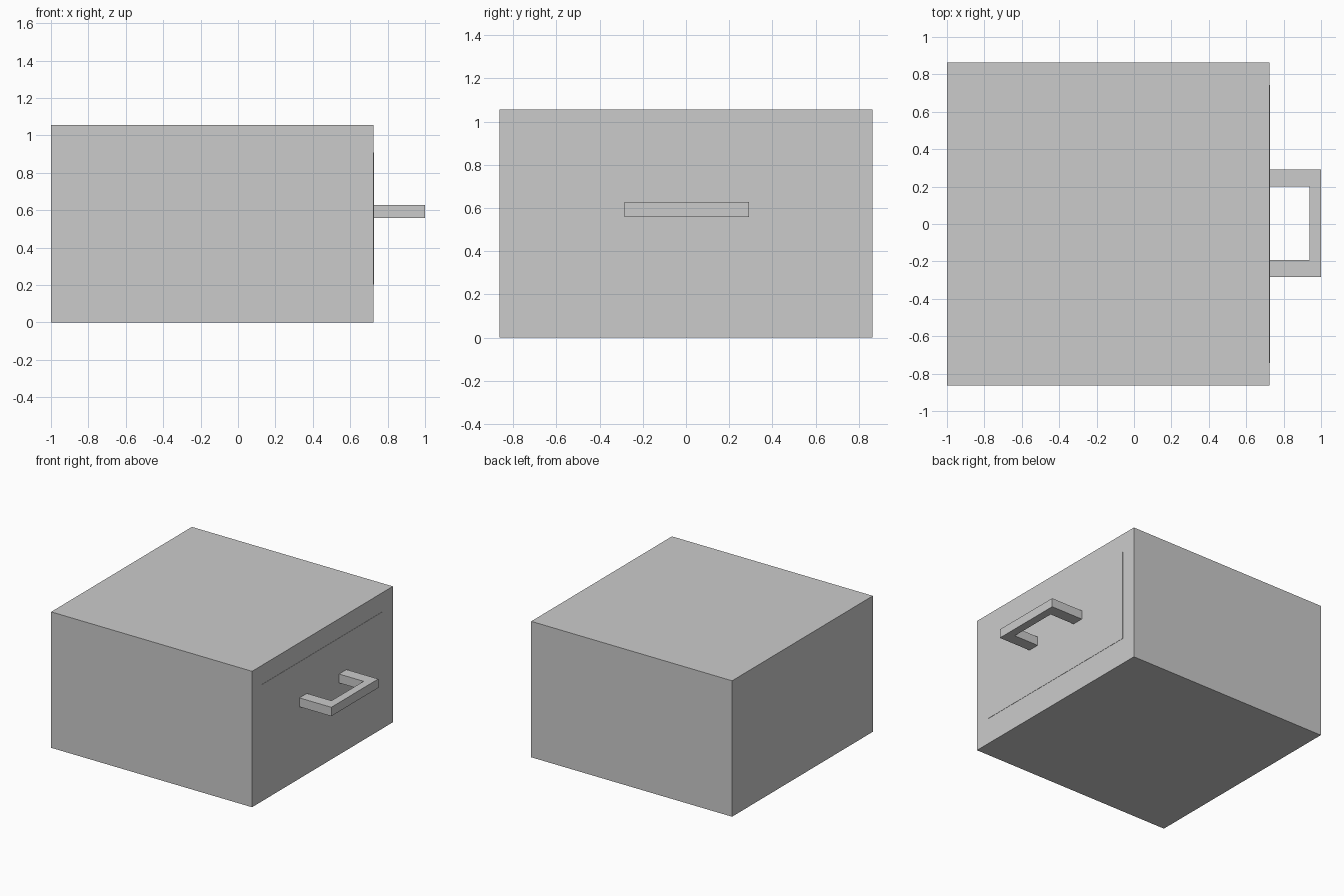
import bpy, bmesh

if "Cube" in bpy.data.objects:
    bpy.data.objects.remove(bpy.data.objects["Cube"])


def prism(name, outline, z0, z1):
    """Extrude a flat x-y outline from z0 up to z1."""
    bm = bmesh.new()
    face = bm.faces.new([bm.verts.new((x, y, z0)) for x, y in outline])
    top = bmesh.ops.extrude_face_region(bm, geom=[face])["geom"]
    verts = [v for v in top if isinstance(v, bmesh.types.BMVert)]
    bmesh.ops.translate(bm, verts=verts, vec=(0, 0, z1 - z0))
    bmesh.ops.recalc_face_normals(bm, faces=bm.faces)
    mesh = bpy.data.meshes.new(name)
    bm.to_mesh(mesh)
    bm.free()
    obj = bpy.data.objects.new(name, mesh)
    bpy.context.collection.objects.link(obj)
    return obj


def rect(x0, x1, y0, y1):
    return [(x0, y0), (x1, y0), (x1, y1), (x0, y1)]


FRONT = 0.725

# Cabinet body
prism("cabinet_body", rect(-1.0, FRONT, -0.863, 0.863), 0.0, 1.055)

# Very thin drawer panel on the +x face
prism("drawer_panel", rect(FRONT - 0.01, FRONT + 0.002, -0.742, 0.742), 0.203, 0.907)

# U-shaped pull handle
prism("drawer_handle", [
    (FRONT, -0.284), (1.0, -0.284), (1.0, 0.292), (FRONT, 0.292),
    (FRONT, 0.201), (0.938, 0.201), (0.938, -0.193), (FRONT, -0.193),
], 0.559, 0.628)
